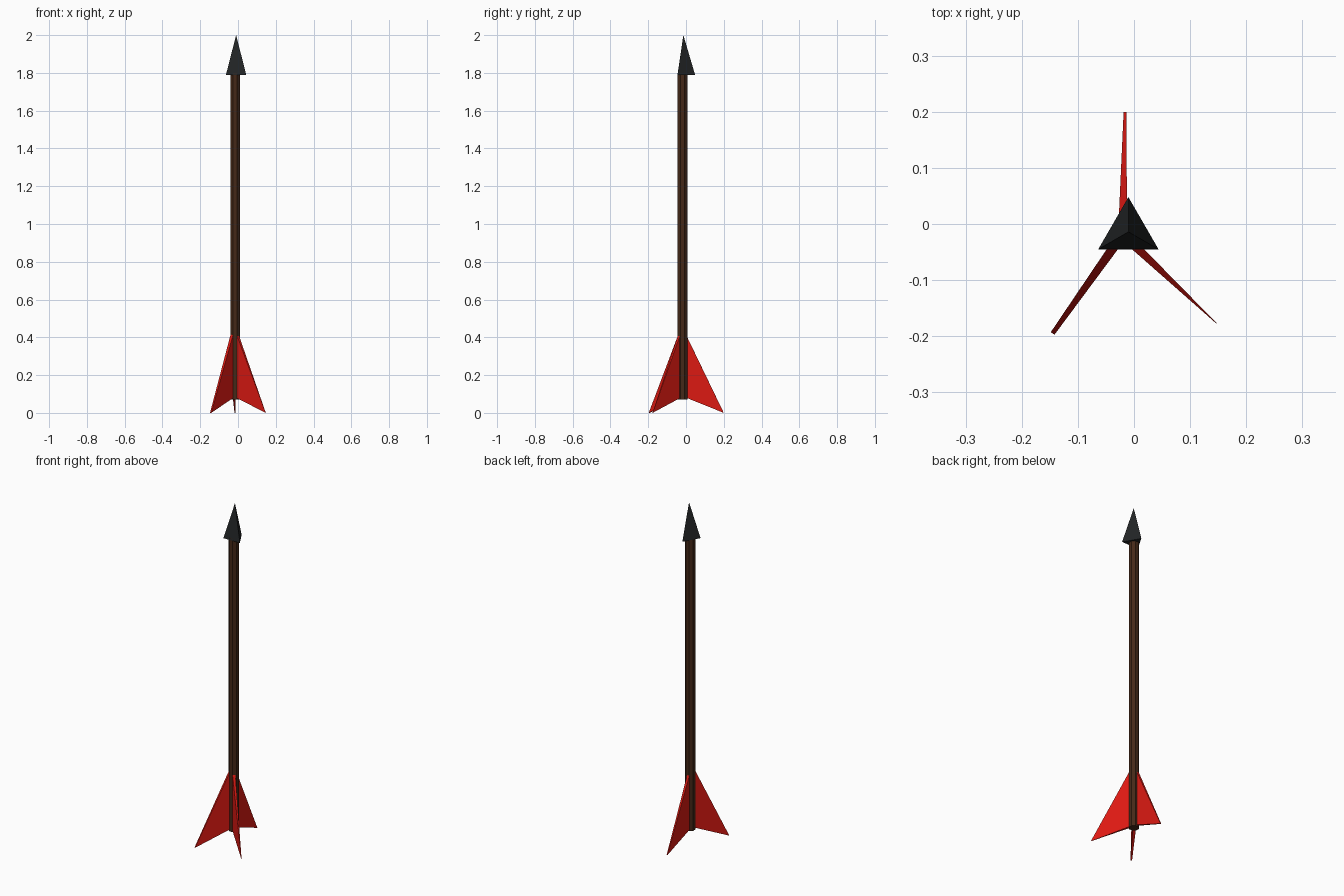
import bpy, math
from mathutils import Vector

if "Cube" in bpy.data.objects:
    bpy.data.objects.remove(bpy.data.objects["Cube"])


def material(name, rgb):
    m = bpy.data.materials.new(name)
    m.diffuse_color = (*rgb, 1)
    m.use_nodes = True
    m.node_tree.nodes["Principled BSDF"].inputs["Base Color"].default_value = m.diffuse_color
    return m


wood = material("dark_wood", (0.06, 0.022, 0.009))
iron = material("black_iron", (0.016, 0.018, 0.019))
red = material("red_feather", (0.72, 0.010, 0.006))

# Shaft
bpy.ops.mesh.primitive_cylinder_add(vertices=8, radius=0.028, depth=1.73,
                                    location=(-0.015, -0.018, 0.935),
                                    rotation=(0, 0, math.pi / 8))
shaft = bpy.context.object
shaft.name = "shaft"
shaft.data.materials.append(wood)

# Three-sided arrowhead
bpy.ops.mesh.primitive_cone_add(vertices=3, radius1=0.062, radius2=0, depth=0.21,
                                location=(-0.01, -0.014, 1.895))
head = bpy.context.object
head.name = "arrowhead"
head.data.materials.append(iron)


def fin(name, root, tip, root_width, tip_width, top):
    """Swept triangular fin, thick at the root and thin at the tip."""
    root, tip = Vector(root), Vector(tip)
    out = (tip - root).normalized()
    side = Vector((-out.y, out.x))
    verts = []
    for s in (-0.5, 0.5):
        r = root + side * root_width * s
        t = tip + side * tip_width * s
        verts += [(r.x, r.y, top), (r.x, r.y, 0.08), (t.x, t.y, 0)]
    faces = [(0, 1, 2), (5, 4, 3), (0, 3, 4, 1), (1, 4, 5, 2), (2, 5, 3, 0)]
    mesh = bpy.data.meshes.new(name)
    mesh.from_pydata(verts, [], faces)
    mesh.materials.append(red)
    bpy.context.collection.objects.link(bpy.data.objects.new(name, mesh))


# Fletching
fin("back_fin", (-0.020, 0.002), (-0.016, 0.200), 0.015, 0.005, 0.41)
fin("left_fin", (-0.031, -0.034), (-0.145, -0.195), 0.017, 0.008, 0.42)
fin("right_fin", (-0.004, -0.034), (0.147, -0.177), 0.016, 0.001, 0.42)
